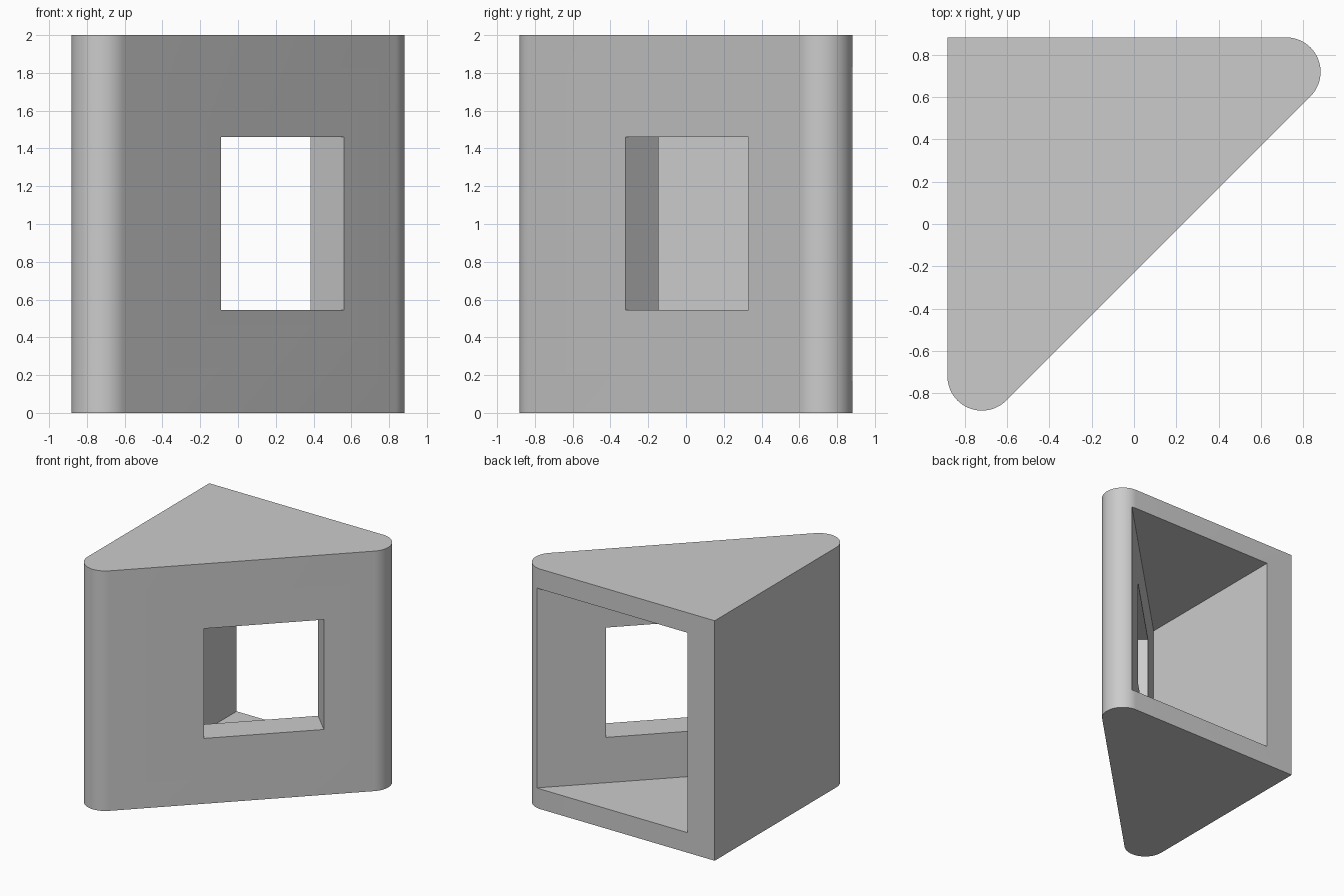
import bpy
import bmesh
from math import sin, cos, radians

cube = bpy.data.objects.get("Cube")
if cube:
    bpy.data.objects.remove(cube, do_unlink=True)


def prism(name, outline, z0, z1):
    """Upright prism from a plan outline."""
    bm = bmesh.new()
    base = bm.faces.new([bm.verts.new((x, y, z0)) for x, y in outline])
    top = bmesh.ops.extrude_face_region(bm, geom=[base])["geom"]
    verts = [v for v in top if isinstance(v, bmesh.types.BMVert)]
    bmesh.ops.translate(bm, verts=verts, vec=(0, 0, z1 - z0))
    bmesh.ops.recalc_face_normals(bm, faces=bm.faces)
    mesh = bpy.data.meshes.new(name)
    bm.to_mesh(mesh)
    bm.free()
    obj = bpy.data.objects.new(name, mesh)
    bpy.context.collection.objects.link(obj)
    return obj


def arc(cx, cy, r, start, end, steps=24):
    angles = [radians(start + (end - start) * i / steps) for i in range(steps + 1)]
    return [(cx + r * cos(a), cy + r * sin(a)) for a in angles]


HALF, RADIUS, HEIGHT, WALL = 0.882, 0.163, 2.0, 0.167
C = HALF - RADIUS

# Triangular body with two rounded corners and one sharp corner
outline = [(-HALF, HALF)] + arc(C, C, RADIUS, 90, -45) + arc(-C, -C, RADIUS, -45, -180)
body = prism("triangular_housing", outline, 0, HEIGHT)

# Cavity open at the back
cavity = prism("cavity_cutter", [(-0.63, -0.51), (0.88, 1.0), (-0.63, 1.0)],
               WALL, HEIGHT - WALL)

# Window straight through the slanted wall
window = prism("window_cutter",
               [(-0.09 + d, -0.32 - d) for d in (-0.2, 0.1)]
               + [(0.56 + d, 0.33 - d) for d in (0.1, -0.2)], 0.545, 1.46)

bpy.context.view_layer.objects.active = body
for cutter in (cavity, window):
    cutter.hide_render = True
    mod = body.modifiers.new(cutter.name, "BOOLEAN")
    mod.operation = "DIFFERENCE"
    mod.solver = "EXACT"
    mod.object = cutter
    bpy.ops.object.modifier_apply(modifier=mod.name)
    bpy.data.objects.remove(cutter, do_unlink=True)

# Plain grey finish
grey = bpy.data.materials.new("light_grey")
grey.use_nodes = True
colour = (0.6, 0.6, 0.6, 1)
grey.diffuse_color = colour
grey.node_tree.nodes["Principled BSDF"].inputs["Base Color"].default_value = colour
body.data.materials.clear()
body.data.materials.append(grey)

# Smooth rounded corners, crisp edges
bpy.ops.object.select_all(action="DESELECT")
body.select_set(True)
bpy.ops.object.shade_smooth_by_angle(angle=radians(30))
